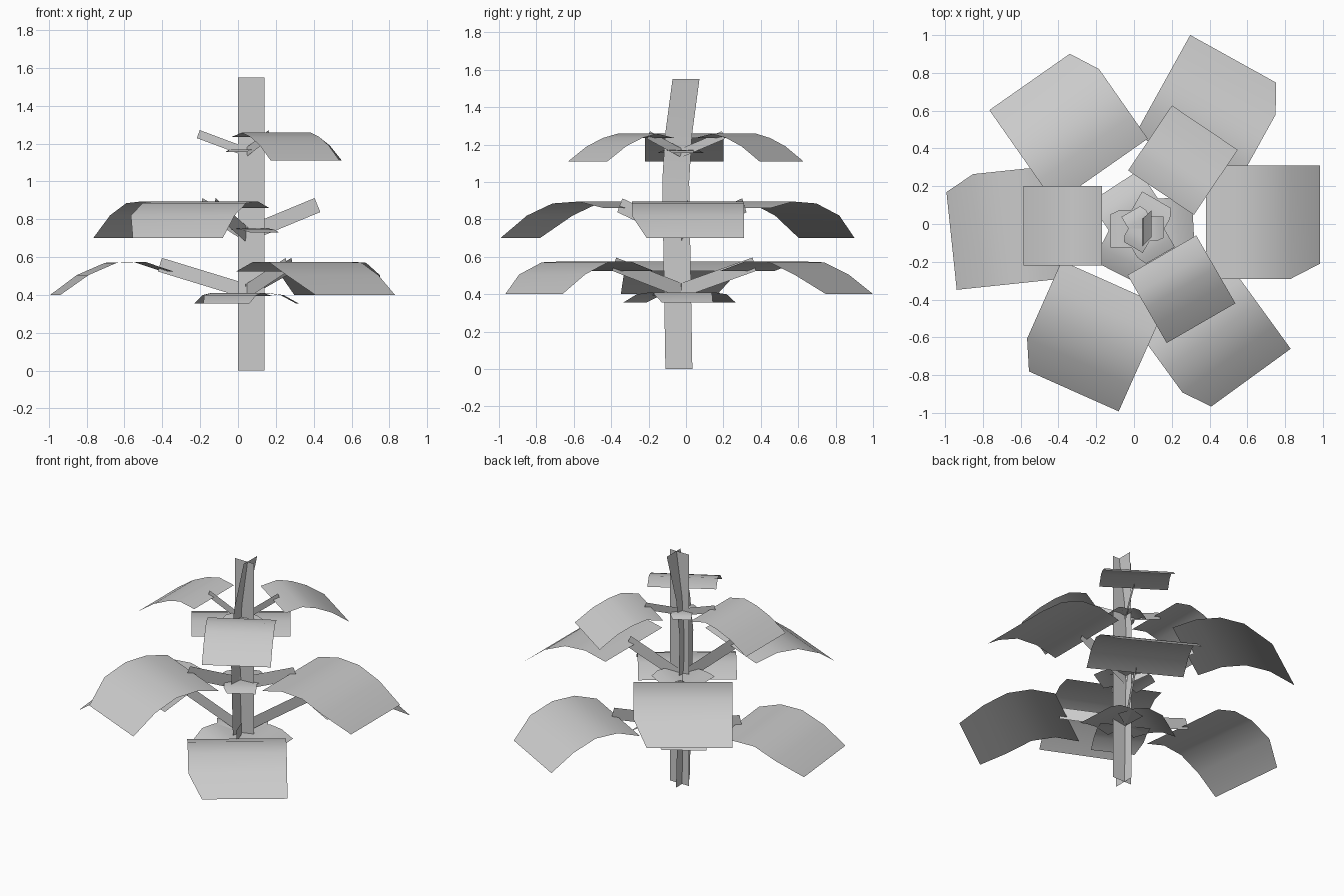
import bpy
from math import radians, cos, sin
from mathutils import Vector

if "Cube" in bpy.data.objects:
    bpy.data.objects.remove(bpy.data.objects["Cube"])

HUB = Vector((0.045, -0.025))


def sheet(name, rows, smooth=True):
    """Build a thin sheet from rows of (left, right) points."""
    verts = [p for row in rows for p in row]
    faces = [(2*i, 2*i+1, 2*i+3, 2*i+2) for i in range(len(rows) - 1)]
    me = bpy.data.meshes.new(name)
    me.from_pydata([tuple(v) for v in verts], [], faces)
    me.polygons.foreach_set("use_smooth", [smooth] * len(faces))
    ob = bpy.data.objects.new(name, me)
    bpy.context.collection.objects.link(ob)
    return ob


def leaf(name, tip, angle, width, profile, chop=0.0):
    """Arched leaf ending at tip; profile holds (distance, height)."""
    a = radians(angle)
    d, side = Vector((cos(a), sin(a))), Vector((-sin(a), cos(a)))
    length = profile[-1][0]
    rows = []
    for i, (u, z) in enumerate(profile):
        c = Vector(tip) + d * (u - length)
        right = -width / 2 + (chop if i == len(profile) - 1 else 0)
        rows.append([(*(c + side * width / 2), z), (*(c + side * right), z)])
    sheet(name, rows)
    return Vector(tip) - d * length, d


def stalk(name, end, z0, z1, height):
    """Upright strip rising from the stem to the leaf base."""
    d = end - HUB
    slope = Vector((d.length, z1 - z0)).normalized()
    n = d.normalized()
    rows = []
    for p, z in ((HUB, z0), (end, z1)):
        rows.append([(*(p - n * slope.y * s), z + slope.x * s)
                     for s in (-height / 2, height / 2)])
    sheet(name, rows, False)


# Tiers: leaf tips with headings, width, arch profile, chop, stalk heights
tiers = {
    "lower": ([((0.56, 0.855), 61), ((-0.97, -0.05), 186), ((0.587, -0.837), -54)],
              0.60, [(0, .525), (.15, .575), (.3, .57), (.45, .505), (.6, .40)],
              0.08, 0.42, 0.56, 0.075),
    "middle": ([((0.985, 0.01), 0), ((-0.52, 0.775), 125), ((-0.355, -0.87), 246)],
               0.60, [(0, .86), (.15, .895), (.3, .885), (.45, .82), (.605, .70)],
               0.08, 0.72, 0.875, 0.08),
    "upper": ([((0.375, 0.51), 56), ((-0.585, -0.01), 180), ((0.355, -0.525), -60)],
              0.42, [(0, 1.235), (.11, 1.258), (.2, 1.235), (.3, 1.19), (.415, 1.11)],
              0.0, 1.155, 1.25, 0.045),
}
for tier, (spots, width, prof, chop, z0, z1, h) in tiers.items():
    for i, (tip, ang) in enumerate(spots):
        base, d = leaf(f"{tier}_leaf_{i}", tip, ang, width, prof, chop)
        stalk(f"{tier}_stalk_{i}", base + d * 0.04, z0, z1, h)

# Small leaves round the stem at each tier
for tier, reach, width, z, drop, turn in (("lower", .27, .31, .41, .055, 3),
                                          ("middle", .17, .20, .75, .02, 60),
                                          ("upper", .11, .13, 1.17, .015, 0)):
    for i in range(3):
        ang = turn + 120 * i
        a = radians(ang)
        tip = HUB + Vector((cos(a), sin(a))) * reach
        prof = [(0, z - drop * .3), (reach * .4, z), (reach * .7, z - drop * .2),
                (reach, z - drop)]
        leaf(f"{tier}_small_leaf_{i}", tip, ang, width, prof, width * .12)

# Stem: a straight plane crossed by a bent one
sheet("stem_front", [[(0, -.03, z), (.14, -.03, z)] for z in (0, 1.55)], False)
path = [(.05, -.038, 0), (.035, -.055, 1.0), (.05, -.04, 1.25), (.092, 0, 1.55)]
sheet("stem_side", [[(x, y - .072, z), (x, y + .072, z)] for x, y, z in path], True)
